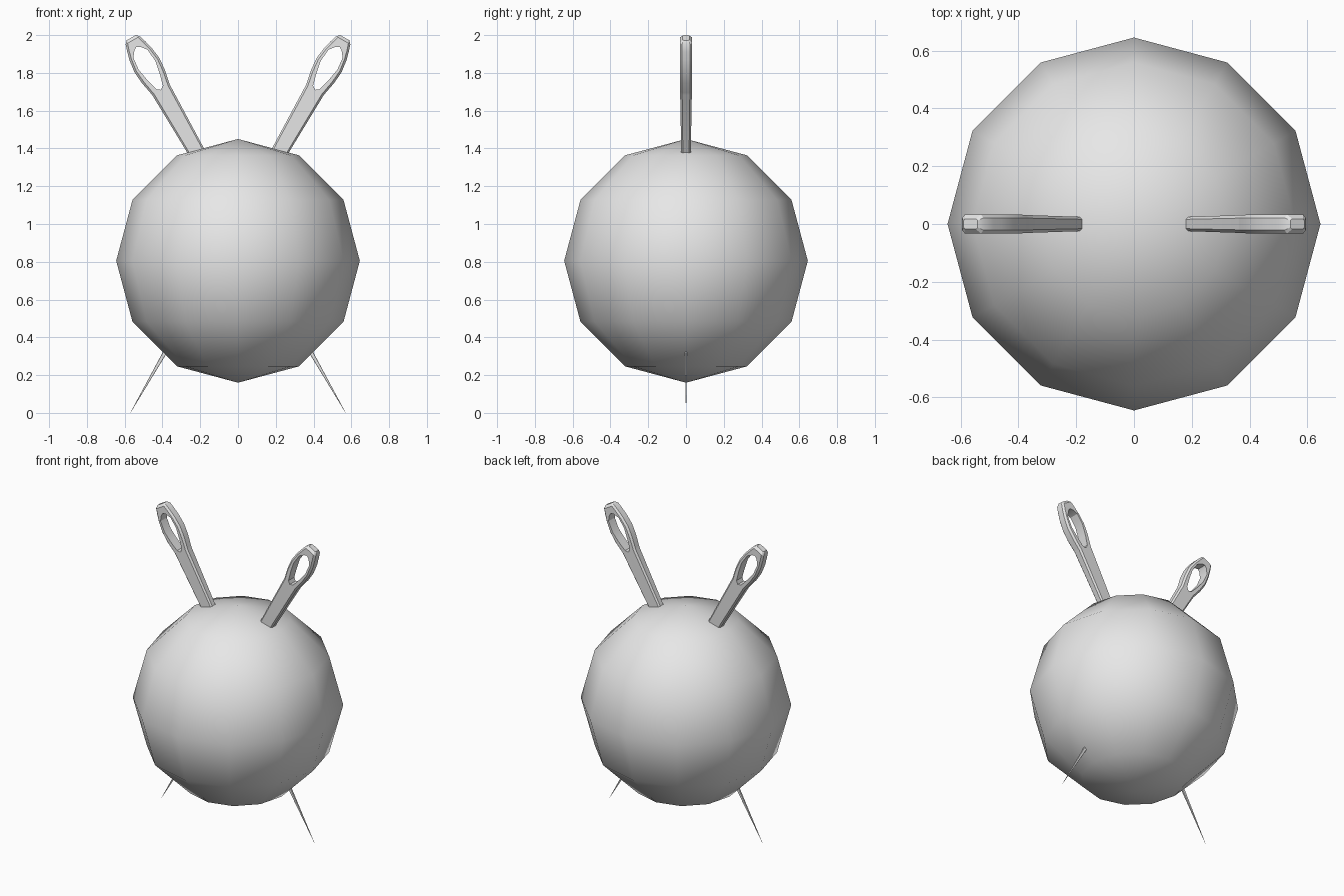
import bpy, bmesh, math
from mathutils import Vector

cube = bpy.data.objects.get("Cube")
if cube:
    bpy.data.objects.remove(cube, do_unlink=True)

grey = bpy.data.materials.new("plain_grey")
grey.use_nodes = True
grey.diffuse_color = (0.8, 0.8, 0.8, 1)
grey.node_tree.nodes["Principled BSDF"].inputs["Base Color"].default_value = (0.8, 0.8, 0.8, 1)


def finish(name, bm):
    """Turn a bmesh into a grey scene object and make it active."""
    bmesh.ops.recalc_face_normals(bm, faces=bm.faces)
    mesh = bpy.data.meshes.new(name)
    bm.to_mesh(mesh)
    bm.free()
    mesh.materials.append(grey)
    obj = bpy.data.objects.new(name, mesh)
    bpy.context.collection.objects.link(obj)
    bpy.ops.object.select_all(action='DESELECT')
    obj.select_set(True)
    bpy.context.view_layer.objects.active = obj
    return obj


# Ball: coarse smooth sphere
bm = bmesh.new()
bmesh.ops.create_uvsphere(bm, u_segments=12, v_segments=6, radius=0.645)
bmesh.ops.translate(bm, verts=bm.verts, vec=(0, 0, 0.805))
finish("ball", bm)
bpy.ops.object.shade_smooth()

# Needle stations: distance from tip, half width, half thickness, eye half width
STATIONS = [
    (0, 0.0006, 0.0004, 0),
    (1.6, 0.044, 0.025, 0),
    (1.97, 0.054, 0.031, 0),
    (1.985, 0.057, 0.031, 0.02),
    (2.05, 0.07, 0.033, 0.037),
    (2.12, 0.076, 0.033, 0.05),
    (2.19, 0.067, 0.033, 0.043),
    (2.222, 0.058, 0.033, 0.018),
    (2.232, 0.056, 0.033, 0),
    (2.272, 0.043, 0.033, 0),
    (2.288, 0.028, 0.018, 0),
]
TILT = math.radians(29.75)


def needle(name, sign):
    """Tapered needle with chamfered edges and an open eye, leaning to one side."""
    along = Vector((sign * math.sin(TILT), 0, math.cos(TILT)))
    across = Vector((sign * math.cos(TILT), 0, -math.sin(TILT)))
    tip = Vector((-sign * 0.57, 0, 0))
    bm = bmesh.new()
    for half in (-1, 1):
        loops = []
        for dist, w, t, eye in STATIONS:
            c = 0.35 * t
            section = [(eye, -t), (w - c, -t), (w, c - t),
                       (w, t - c), (w - c, t), (eye, t)]
            loops.append([bm.verts.new(tip + along * dist + across * half * v + Vector((0, y, 0)))
                          for v, y in section])
        for i in range(len(loops) - 1):
            a, b = loops[i], loops[i + 1]
            for k in range(5):
                bm.faces.new((a[k], a[k + 1], b[k + 1], b[k]))
            # wall inside the eye
            if STATIONS[i][3] or STATIONS[i + 1][3]:
                bm.faces.new((a[5], a[0], b[0], b[5]))
        bm.faces.new(loops[0])
        bm.faces.new(loops[-1])
    bmesh.ops.remove_doubles(bm, verts=bm.verts, dist=0.00005)
    finish(name, bm)
    bpy.ops.object.shade_smooth_by_angle(angle=math.radians(30))


needle("left_needle", 1)
needle("right_needle", -1)
